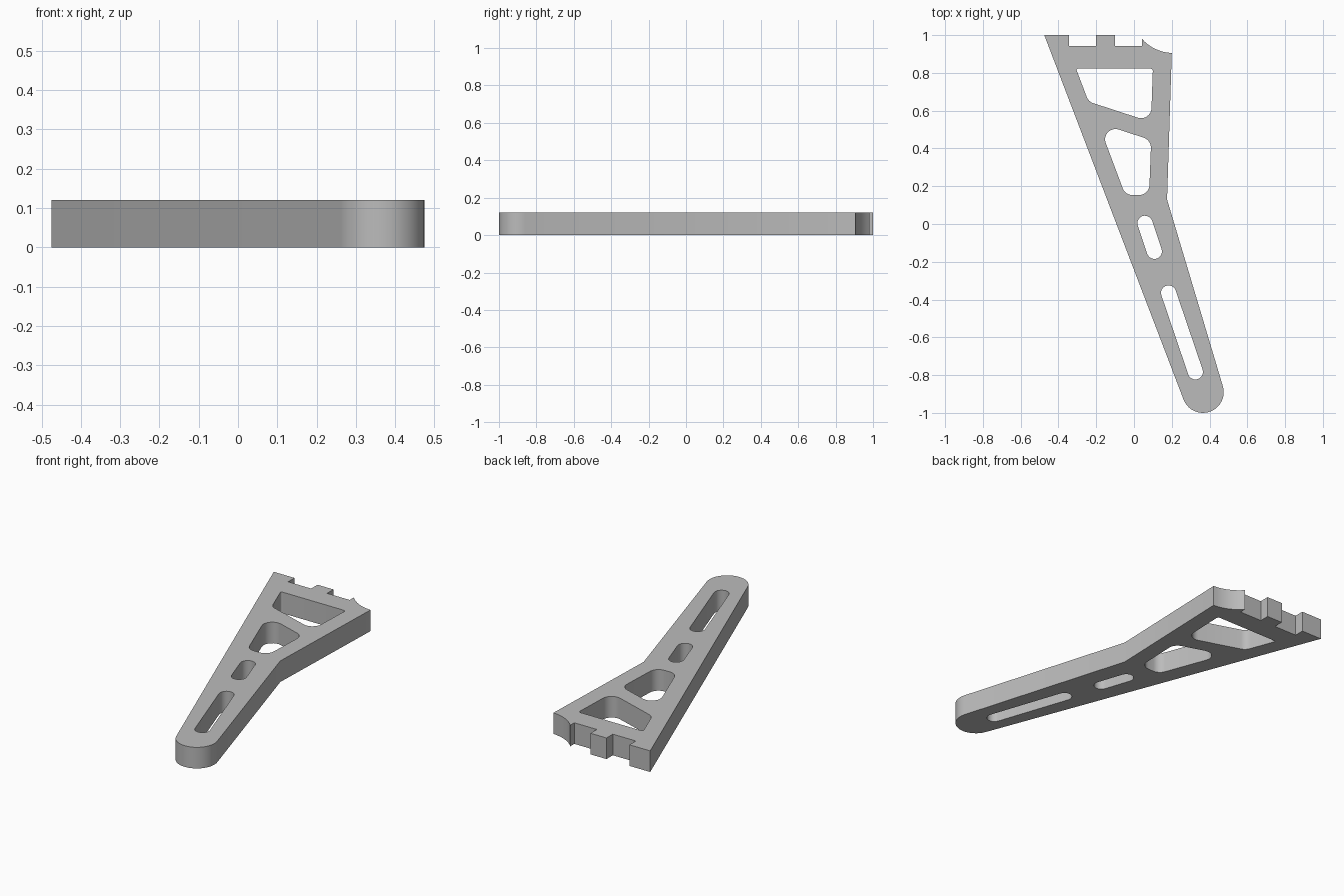
import bpy, bmesh
from math import pi, tan, atan2, cos, sin
from mathutils import Vector

cube = bpy.data.objects.get("Cube")
if cube:
    bpy.data.objects.remove(cube, do_unlink=True)

THICKNESS = 0.12


def arc(center, radius, start, end, steps=12):
    """Points along a circular arc, ends included."""
    return [Vector((center[0] + radius * cos(start + (end - start) * i / steps),
                    center[1] + radius * sin(start + (end - start) * i / steps)))
            for i in range(steps + 1)]


def rounded(corners):
    """Closed polygon from (x, y, fillet radius) corners."""
    pts = []
    for i, (x, y, r) in enumerate(corners):
        p = Vector((x, y))
        if r == 0:
            pts.append(p)
            continue
        a = (Vector(corners[i - 1][:2]) - p).normalized()
        b = (Vector(corners[(i + 1) % len(corners)][:2]) - p).normalized()
        half = a.angle(b) / 2
        center = p + (a + b).normalized() * (r / sin(half))
        t1 = p + a * (r / tan(half)) - center
        t2 = p + b * (r / tan(half)) - center
        start = atan2(t1.y, t1.x)
        sweep = (atan2(t2.y, t2.x) - start + pi) % (2 * pi) - pi
        pts += arc(center, r, start, start + sweep, 8)
    return pts


def slot(p, q, r):
    """Round-ended slot between two centres."""
    d = Vector(q) - Vector(p)
    a = atan2(d.y, d.x)
    return arc(p, r, a + pi / 2, a + 3 * pi / 2) + arc(q, r, a - pi / 2, a + pi / 2)


# Outer outline: notched wide end, scooped corner, bent edge, round tip
top = [(-0.475, 1), (-0.345, 1), (-0.345, 0.943), (-0.2, 0.943), (-0.2, 1),
       (-0.1, 1), (-0.1, 0.943), (0.042, 0.943)]
scoop = arc((0.21, 1.131), 0.226, pi + 0.731, 1.5 * pi - 0.044, 8)
tip = arc((0.365, -0.89), 0.11, 0.283, -pi + 0.365, 20)
outline = [Vector(p) for p in top] + scoop + [Vector((0.175, 0.13))] + tip

# Lightening holes
R = 0.055
holes = [
    rounded([(-0.307, 0.823, 0.008), (0.1, 0.823, 0.014), (0.09, 0.54, R), (-0.241, 0.648, R)]),
    rounded([(-0.19, 0.536, R), (0.091, 0.444, R), (0.08, 0.153, R), (-0.046, 0.153, R)]),
    slot((0.058, 0.004), (0.108, -0.145), 0.04),
    slot((0.183, -0.365), (0.325, -0.783), 0.04),
]

# Fill the flat profile and extrude it to a plate
bm = bmesh.new()
for loop in [outline] + holes:
    verts = [bm.verts.new((p.x, p.y, 0)) for p in loop]
    for i, v in enumerate(verts):
        bm.edges.new((verts[i - 1], v))
bmesh.ops.triangle_fill(bm, edges=bm.edges[:], use_beauty=True)
bmesh.ops.dissolve_degenerate(bm, dist=1e-5, edges=bm.edges[:])
extruded = bmesh.ops.extrude_face_region(bm, geom=bm.faces[:], use_keep_orig=True)
bmesh.ops.translate(bm, vec=(0, 0, THICKNESS),
                    verts=[g for g in extruded["geom"] if isinstance(g, bmesh.types.BMVert)])
bmesh.ops.recalc_face_normals(bm, faces=bm.faces[:])

mesh = bpy.data.meshes.new("bracket_arm")
bm.to_mesh(mesh)
bm.free()
arm = bpy.data.objects.new("bracket_arm", mesh)
bpy.context.collection.objects.link(arm)

# Plain grey material
grey = bpy.data.materials.new("plain_grey")
grey.use_nodes = True
colour = (0.5, 0.5, 0.5, 1)
grey.diffuse_color = colour
grey.node_tree.nodes["Principled BSDF"].inputs["Base Color"].default_value = colour
mesh.materials.append(grey)

bpy.ops.object.select_all(action="DESELECT")
arm.select_set(True)
bpy.context.view_layer.objects.active = arm
bpy.ops.object.shade_smooth_by_angle(angle=0.5)
